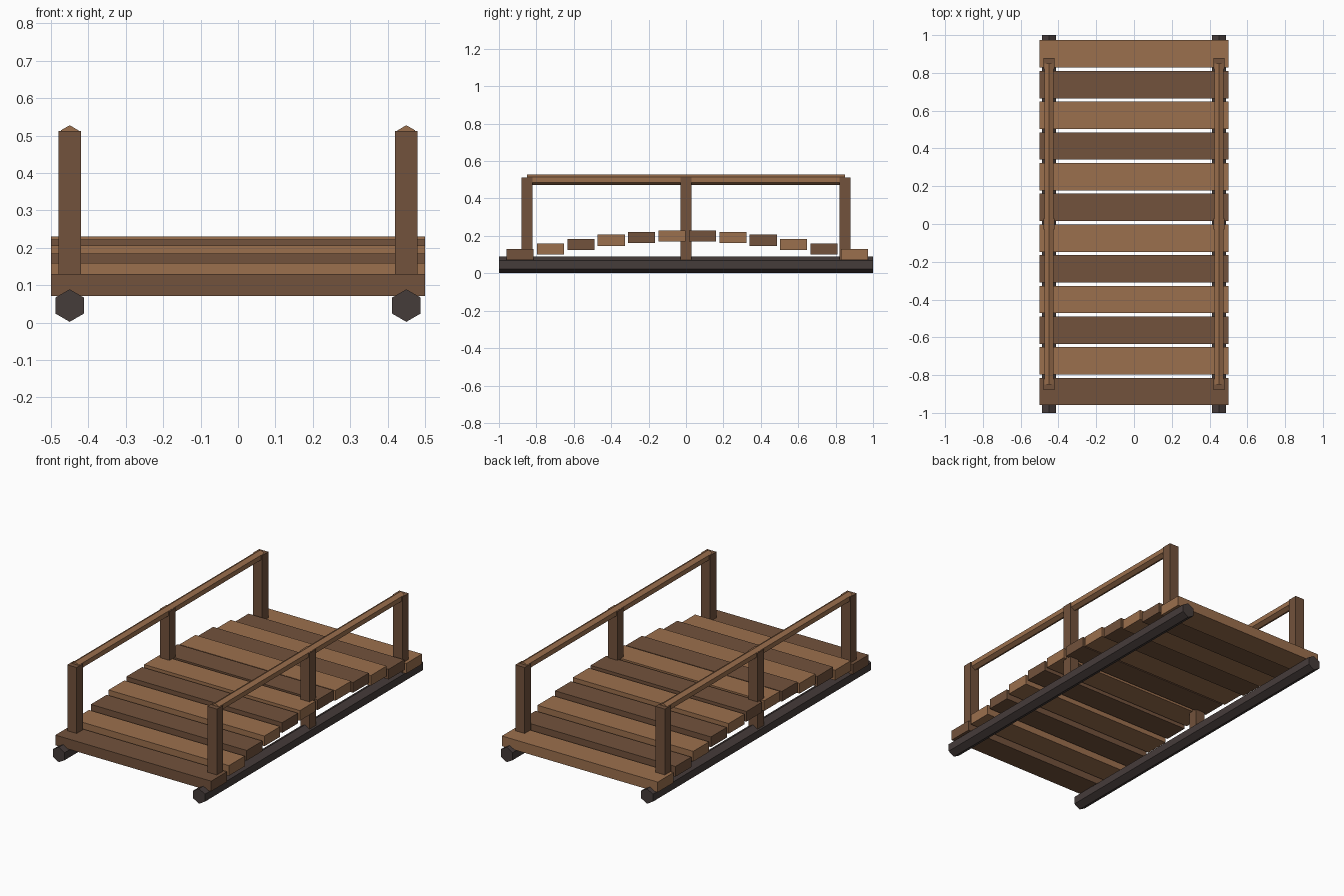
import bpy
from math import sin, pi

if "Cube" in bpy.data.objects:
    bpy.data.objects.remove(bpy.data.objects["Cube"])


def material(name, rgb):
    m = bpy.data.materials.new(name)
    m.diffuse_color = (*rgb, 1)
    m.use_nodes = True
    m.node_tree.nodes["Principled BSDF"].inputs["Base Color"].default_value = m.diffuse_color
    return m


DARK = material("dark_wood", (0.17, 0.085, 0.045))
LIGHT = material("light_wood", (0.33, 0.16, 0.075))
BEAM = material("beam_wood", (0.06, 0.045, 0.042))


def box(name, center, size, mat):
    bpy.ops.mesh.primitive_cube_add(size=1, location=center)
    ob = bpy.context.object
    ob.name = name
    ob.scale = size
    bpy.ops.object.transform_apply(location=False, rotation=False, scale=True)
    ob.data.materials.append(mat)


def hex_bar(name, x, z, radius, length, mat):
    # hexagonal bar along y, with a ridge at top and bottom
    bpy.ops.mesh.primitive_cylinder_add(vertices=6, radius=radius, depth=length,
                                        location=(x, 0, z), rotation=(pi / 2, 0, 0))
    ob = bpy.context.object
    ob.name = name
    ob.data.materials.append(mat)


# Arched deck of alternating planks
for i in range(12):
    y = -0.887 + i * 0.1625
    z = 0.101 + 0.1 * sin(pi * i / 11)
    box(f"plank_{i + 1}", (0, y, z), (1.0, 0.145, 0.059), LIGHT if i % 2 else DARK)

# Ground beams, posts and handrails on both sides
for side, x in (("left", -0.45), ("right", 0.45)):
    hex_bar(f"{side}_beam", x, 0.0455, 0.0435, 2.0, BEAM)
    for place, y in (("front", -0.85), ("middle", 0), ("back", 0.85)):
        box(f"{side}_{place}_post", (x, y, 0.2875), (0.06, 0.058, 0.45), DARK)
    hex_bar(f"{side}_handrail", x, 0.5, 0.0275, 1.7, LIGHT)
